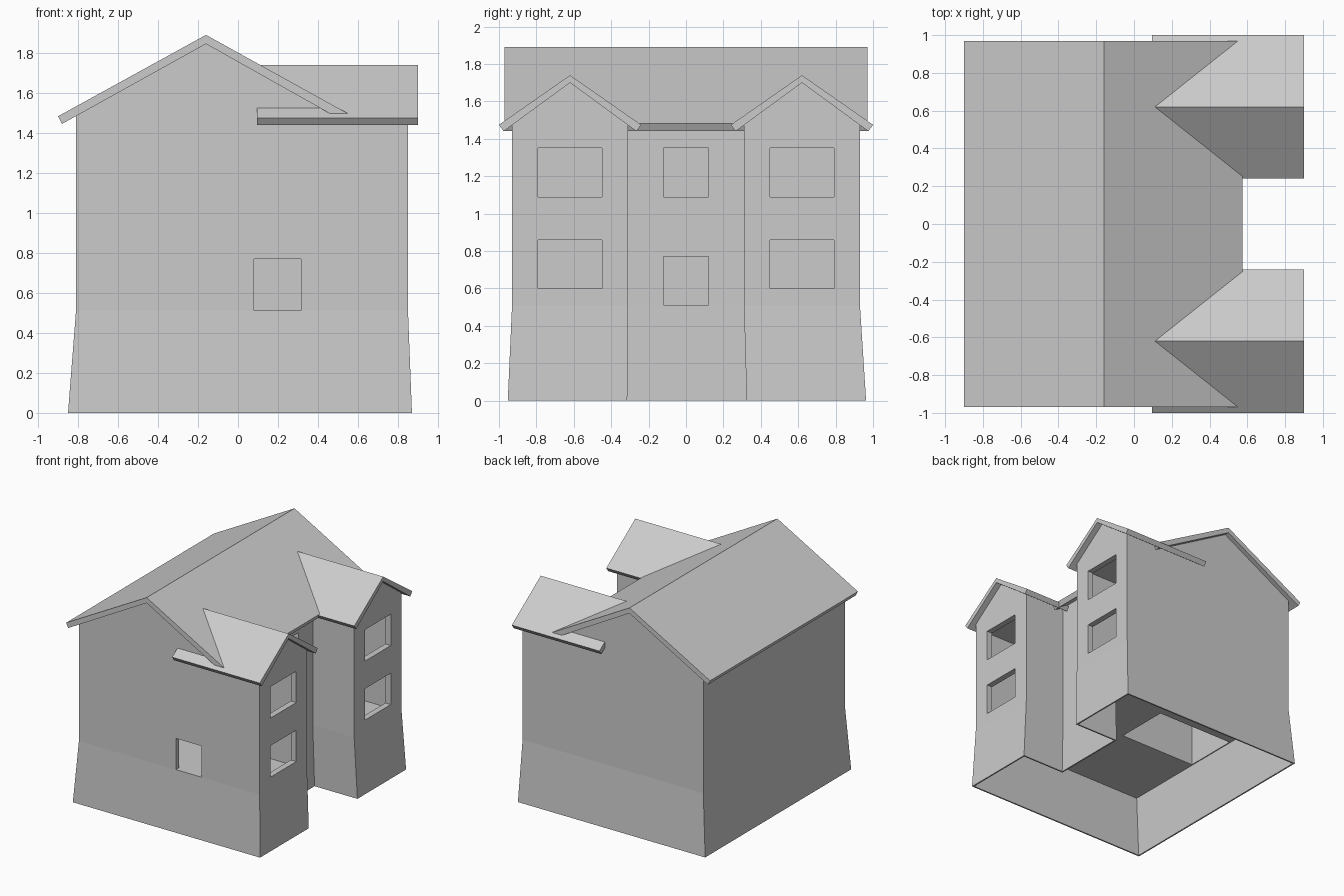
import bpy, bmesh

if "Cube" in bpy.data.objects:
    bpy.data.objects.remove(bpy.data.objects["Cube"])

grey = bpy.data.materials.new("plain_grey")
grey.diffuse_color = (0.6, 0.6, 0.6, 1)
grey.use_nodes = True
grey.node_tree.nodes["Principled BSDF"].inputs["Base Color"].default_value = grey.diffuse_color


def loft(name, rings):
    """Closed solid through a list of equal-length point rings."""
    bm = bmesh.new()
    vs = [[bm.verts.new(p) for p in r] for r in rings]
    n = len(rings[0])
    for a, b in zip(vs, vs[1:]):
        for i in range(n):
            j = (i + 1) % n
            bm.faces.new((a[i], a[j], b[j], b[i]))
    bm.faces.new(vs[0][::-1])
    bm.faces.new(vs[-1])
    bmesh.ops.recalc_face_normals(bm, faces=bm.faces)
    me = bpy.data.meshes.new(name)
    bm.to_mesh(me)
    bm.free()
    ob = bpy.data.objects.new(name, me)
    bpy.context.collection.objects.link(ob)
    me.materials.append(grey)
    return ob


def box(x0, x1, y0, y1, z0, z1):
    return loft("cutter", [[(x0, y0, z), (x1, y0, z), (x1, y1, z), (x0, y1, z)] for z in (z0, z1)])


def plan(z, t=0.0, flare=0.0):
    """U-shaped floor plan, shrunk by t and spread at the foot by flare (0..1)."""
    x0, xr, x1, yi, yo = -.81 + t, .47 - t, .85 - t, .31 + t, .93 - t
    pts = [(x0, -yo), (x1, -yo), (x1, -yi), (xr, -yi), (xr, yi), (x1, yi), (x1, yo), (x0, yo)]
    return [(x + flare * (-.04 + (x + .81) * .036), y + flare * (y * .03 + .005), z) for x, y in pts]


# Walls: straight above, flared towards the ground
walls = loft("house_walls", [plan(0, 0, 1), plan(.51), plan(1.44)])

cutters = [
    # open base
    loft("cutter", [plan(-.02, .012, 1.04), plan(.495, .012)]),
    # middle room and open hall
    box(-.05, .42, -.23, .23, .51, 1.41),
    box(-.79, -.08, -.23, .23, .45, 1.41),
    # door opening and window over it
    box(.38, .55, -.12, .12, .511, .77),
    box(.38, .55, -.12, .12, 1.09, 1.35),
    # side window
    box(.08, .315, -1, -.85, .511, .77),
]
for s in (-1, 1):
    lo, hi = sorted((s * .36, s * .89))
    cutters.append(box(-.79, .80, lo, hi, .51, 1.41))       # wing room
    lo, hi = sorted((s * .45, s * .79))
    for z in (.60, 1.09):                                   # wing windows
        cutters.append(box(.75, .95, lo, hi, z, z + .26))

for c in cutters:
    c.hide_render = True
    m = walls.modifiers.new("cut", 'BOOLEAN')
    m.operation, m.solver, m.object = 'DIFFERENCE', 'EXACT', c
deps = bpy.context.evaluated_depsgraph_get()
cut_mesh = bpy.data.meshes.new_from_object(walls.evaluated_get(deps))
walls.modifiers.clear()
walls.data = cut_mesh
for c in cutters:
    bpy.data.objects.remove(c)

# Main gable wall and roof, ridge along y
gable = [(-.81, 1.44), (.47, 1.44), (.47, 1.495), (-.16, 1.845), (-.81, 1.485)]
loft("main_gable", [[(x, y, z) for x, z in gable] for y in (-.93, .93)])
roof = [(-.9, 1.483), (-.88, 1.445), (-.16, 1.845), (.555, 1.443), (.575, 1.483), (-.16, 1.89)]
loft("main_roof", [[(x, y, z) for x, z in roof] for y in (-.97, .97)])

# Two wing gables and roofs, ridge along x
wing_gable = [(-.31, 1.44), (.31, 1.44), (.31, 1.475), (0, 1.70), (-.31, 1.475)]
wing_roof = [(-.38, 1.475), (-.355, 1.44), (0, 1.70), (.355, 1.44), (.38, 1.475), (0, 1.74)]
for s, side in ((-1, "front"), (1, "back")):
    loft(side + "_wing_gable", [[(x, s * .62 + y, z) for y, z in wing_gable] for x in (.10, .85)])
    loft(side + "_wing_roof", [[(x, s * .62 + y, z) for y, z in wing_roof] for x in (.095, .90)])
